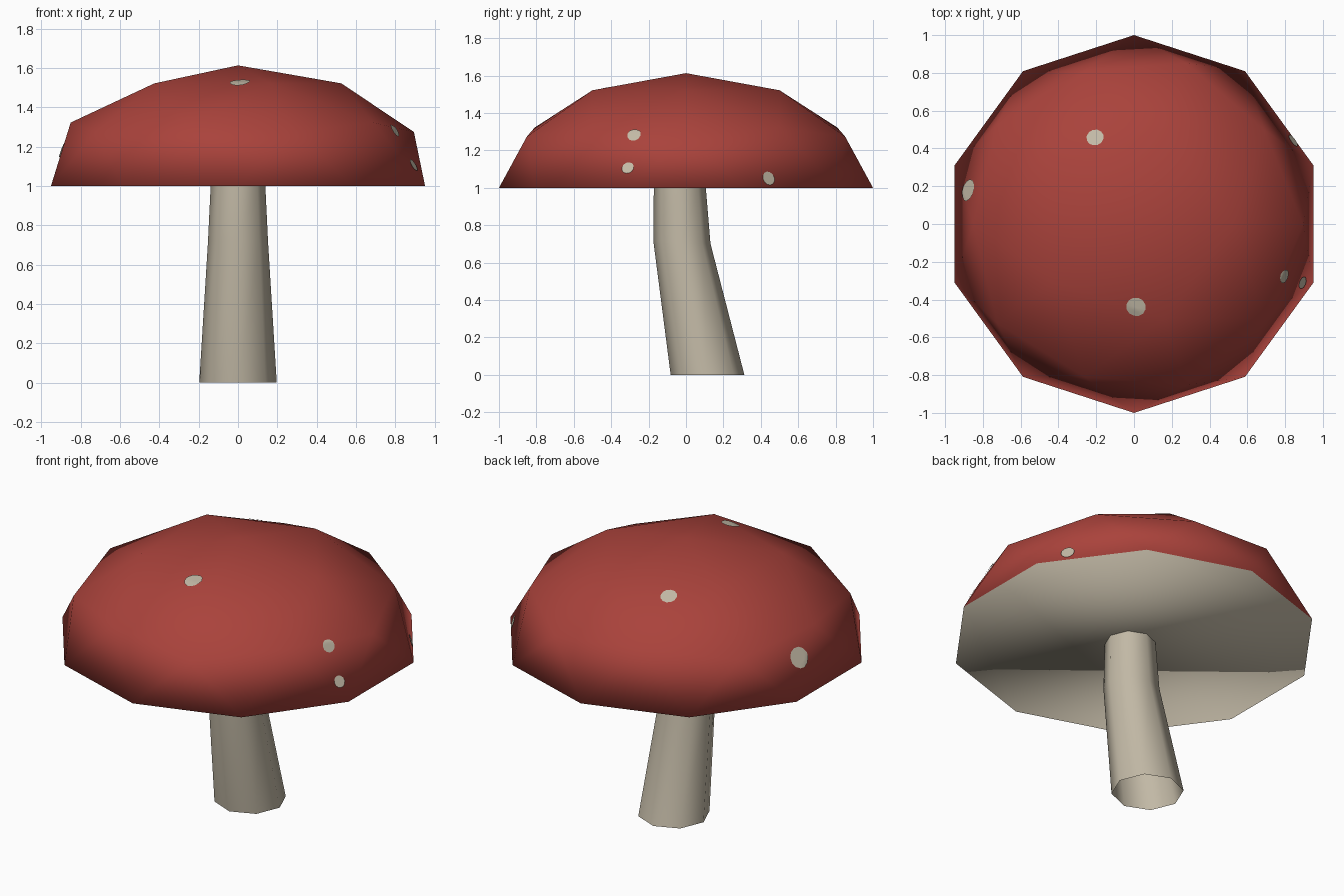
import bpy, bmesh, math
from mathutils import Vector
from mathutils.bvhtree import BVHTree

if "Cube" in bpy.data.objects:
    bpy.data.objects.remove(bpy.data.objects["Cube"])


def material(name, rgb):
    m = bpy.data.materials.new(name)
    m.diffuse_color = (*rgb, 1)
    m.use_nodes = True
    m.node_tree.nodes["Principled BSDF"].inputs["Base Color"].default_value = m.diffuse_color
    return m


red = material("cap_red", (0.40, 0.055, 0.044))
cream = material("cream", (0.54, 0.485, 0.38))


def add_object(name, bm, mats):
    for f in bm.faces:
        f.smooth = True
    me = bpy.data.meshes.new(name)
    bm.to_mesh(me)
    ob = bpy.data.objects.new(name, me)
    bpy.context.collection.objects.link(ob)
    for m in mats:
        me.materials.append(m)
    return ob


# Cap: upper half of a squashed icosphere, closed by one flat cream face
bm = bmesh.new()
bmesh.ops.create_icosphere(bm, subdivisions=2, radius=1)
bmesh.ops.delete(bm, geom=[v for v in bm.verts if v.co.z < -0.01], context='VERTS')
for v in bm.verts:
    v.co.z = 1 + max(v.co.z, 0) * 0.613
rim = [e for e in bm.edges if e.is_boundary]
under = bmesh.ops.contextual_create(bm, geom=rim)["faces"]
bmesh.ops.recalc_face_normals(bm, faces=bm.faces[:])
for f in under:
    f.material_index = 1
bm.normal_update()
cap_tree = BVHTree.FromBMesh(bm)
add_object("cap", bm, [red, cream])
bm.free()

# Stem: bent, tapering eight-sided tube; rows are (y, z, radius, tilt)
bm = bmesh.new()
SIDES = 8
rings = []
for y, z, r, tilt in [(0.115, 0, 0.197, 0), (-0.022, 0.71, 0.153, -0.06), (-0.033, 1, 0.139, 0)]:
    ring = []
    for i in range(SIDES):
        a = 2 * math.pi * i / SIDES
        dy = r * math.sin(a)
        ring.append(bm.verts.new((r * math.cos(a), y + dy, z + tilt * dy)))
    rings.append(ring)
for low, high in zip(rings, rings[1:]):
    for i in range(SIDES):
        j = (i + 1) % SIDES
        bm.faces.new((low[i], low[j], high[j], high[i]))
add_object("stem", bm, [cream])
bm.free()


# Spots: small thin discs draped over the cap surface
def add_spot(name, centre, radius, rows=4, segs=12):
    p, n, _, _ = cap_tree.find_nearest(Vector(centre))
    u = n.orthogonal().normalized()
    w = n.cross(u)
    bm = bmesh.new()

    def drape(q):
        s, _, _, _ = cap_tree.find_nearest(q)
        return bm.verts.new(s + n * 0.006)

    mid = drape(p)
    prev = None
    for k in range(1, rows + 1):
        r = radius * k / rows
        ring = []
        for i in range(segs):
            a = 2 * math.pi * i / segs
            ring.append(drape(p + (u * math.cos(a) + w * math.sin(a)) * r))
        for i in range(segs):
            j = (i + 1) % segs
            if prev is None:
                bm.faces.new((mid, ring[i], ring[j]))
            else:
                bm.faces.new((prev[i], ring[i], ring[j], prev[j]))
        prev = ring
    add_object(name, bm, [cream])
    bm.free()


spots = [((0.01, -0.44, 1.53), 0.052), ((-0.21, 0.47, 1.52), 0.046),
         ((0.79, -0.275, 1.28), 0.038), ((0.89, -0.31, 1.105), 0.034),
         ((0.84, 0.44, 1.05), 0.038), ((-0.885, 0.18, 1.20), 0.06)]
for i, (c, r) in enumerate(spots):
    add_spot(f"spot_{i + 1}", c, r)
